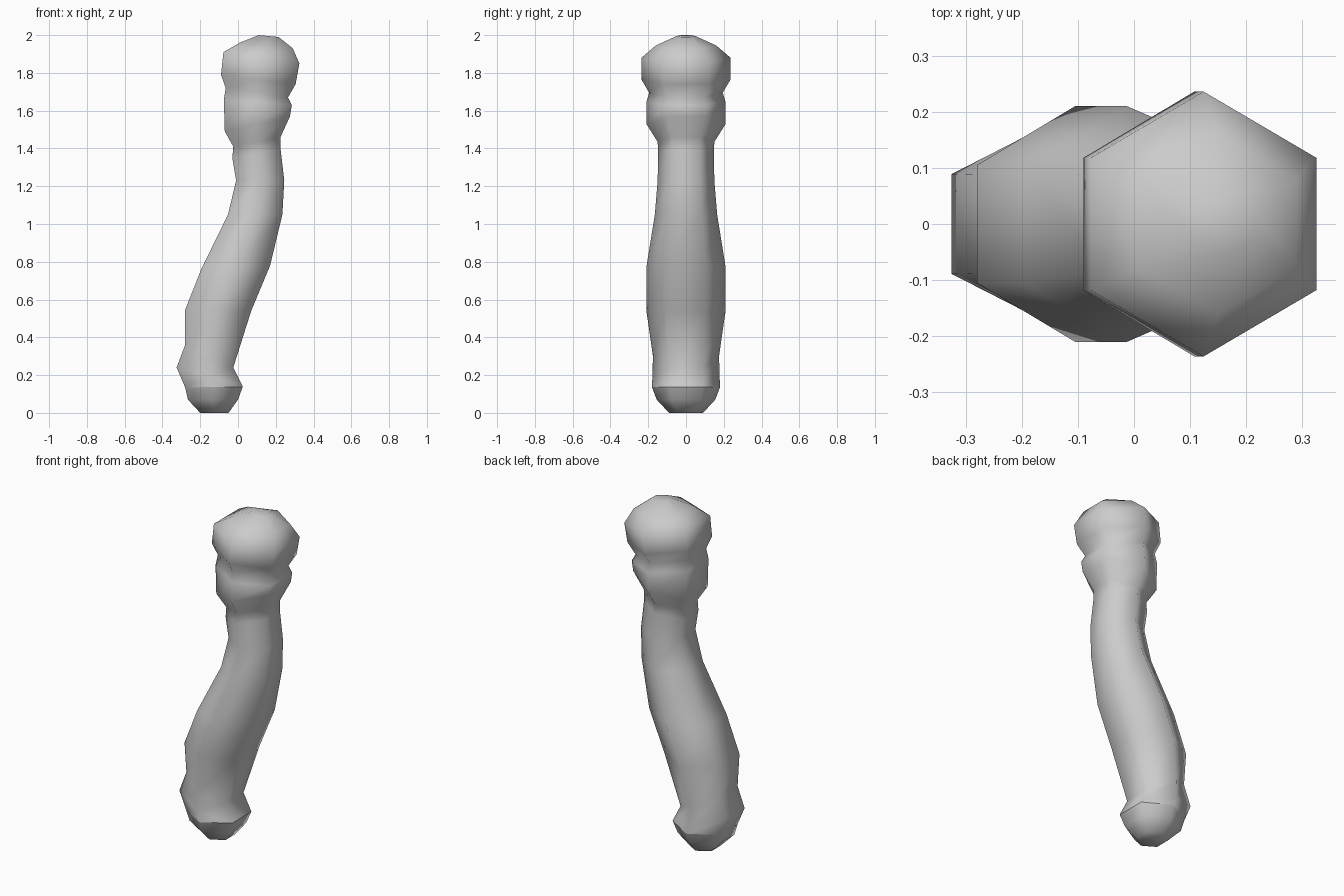
import bpy, bmesh

if "Cube" in bpy.data.objects:
    bpy.data.objects.remove(bpy.data.objects["Cube"])

# Each ring: left x, left z, right x, right z, half depth in y
POMMEL = [
    (-.20, 0, -.05, 0, .09),
    (-.265, .07, .0, .07, .155),
    (-.28, .135, .025, .138, .18),
]
HANDLE = [
    (-.28, .135, .025, .138, .18),
    (-.325, .24, .023, .145, .178),
    (-.28, .36, -.025, .24, .175),
    (-.28, .545, .07, .54, .21),
    (-.195, .76, .17, .78, .21),
    (-.053, 1.05, .235, 1.05, .165),
    (-.01, 1.23, .245, 1.23, .15),
    (-.03, 1.35, .225, 1.40, .148),
    (-.025, 1.41, .225, 1.46, .15),
    (-.07, 1.49, .275, 1.57, .21),
    (-.075, 1.66, .285, 1.63, .21),
    (-.065, 1.72, .265, 1.67, .195),
    (-.09, 1.79, .305, 1.74, .236),
    (-.077, 1.91, .325, 1.85, .236),
    (.01, 1.96, .29, 1.93, .16),
    (.11, 2.0, .215, 1.99, .05),
]


def hex_loft(name, rings, cap_start, cap_end):
    """Loft tilted hexagonal rings into one smooth body."""
    bm = bmesh.new()
    loops = []
    for xl, zl, xr, zr, d in rings:
        xm, zm = (xl + xr) / 2, (zl + zr) / 2
        pts = [(xr, -d / 2, zr), (xr, d / 2, zr), (xm, d, zm),
               (xl, d / 2, zl), (xl, -d / 2, zl), (xm, -d, zm)]
        loops.append([bm.verts.new(p) for p in pts])
    for a, b in zip(loops, loops[1:]):
        for i in range(6):
            j = (i + 1) % 6
            bm.faces.new((a[i], a[j], b[j], b[i]))
    if cap_start:
        bm.faces.new(loops[0][::-1])
    if cap_end:
        bm.faces.new(loops[-1])
    for f in bm.faces:
        f.smooth = True
    mesh = bpy.data.meshes.new(name)
    bm.to_mesh(mesh)
    bm.free()
    obj = bpy.data.objects.new(name, mesh)
    bpy.context.collection.objects.link(obj)
    return obj


# Bottom end, kept separate so its rim stays crisp
hex_loft("pommel", POMMEL, True, False)
# Curved grip with collar and rounded head
hex_loft("handle", HANDLE, False, True)
